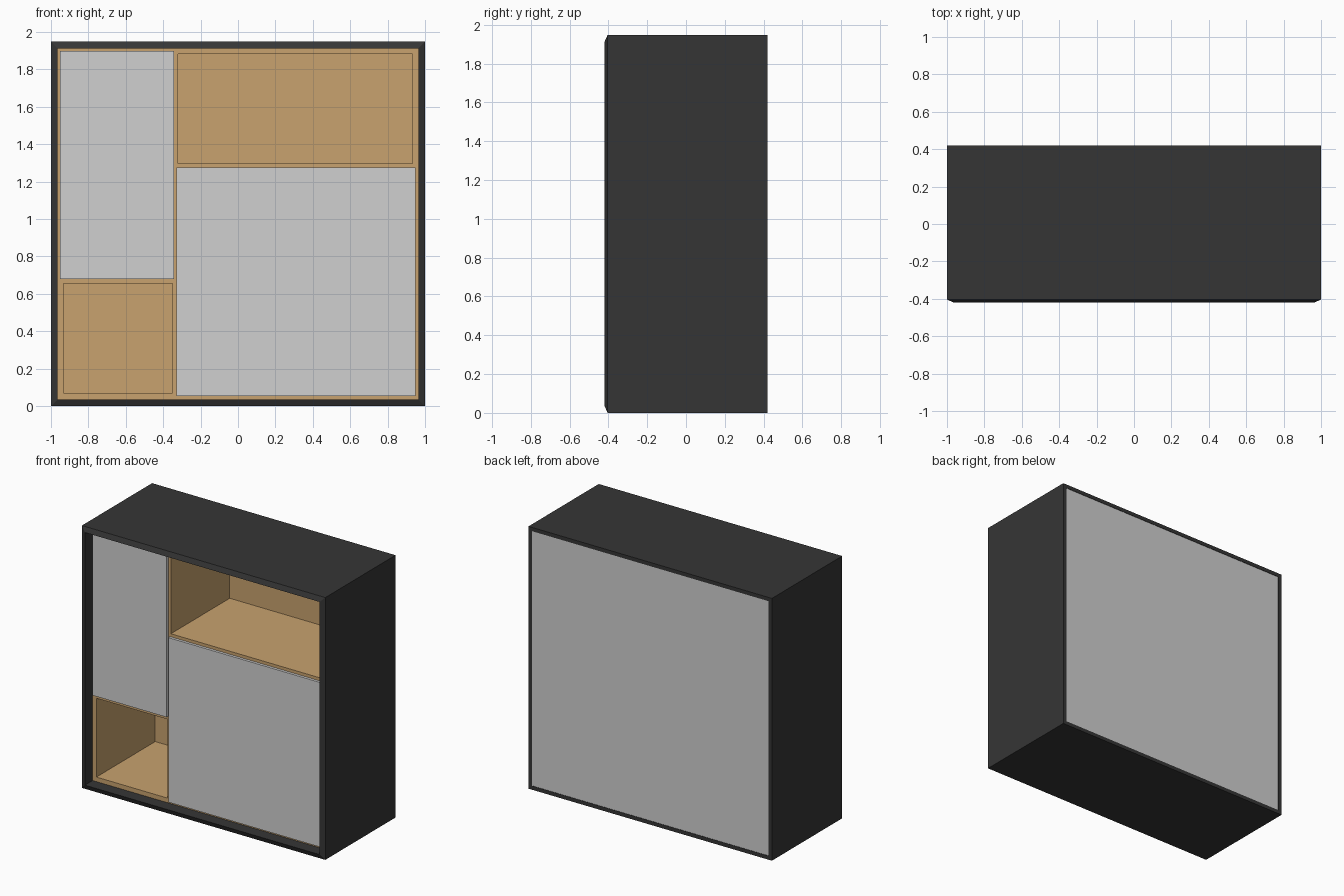
import bpy, bmesh

if "Cube" in bpy.data.objects:
    bpy.data.objects.remove(bpy.data.objects["Cube"])


def material(name, rgb):
    m = bpy.data.materials.new(name)
    m.diffuse_color = (*rgb, 1)
    m.use_nodes = True
    m.node_tree.nodes["Principled BSDF"].inputs["Base Color"].default_value = m.diffuse_color
    return m


DARK = material("dark_grey", (0.036, 0.036, 0.036))
GREY = material("light_grey", (0.63, 0.63, 0.63))
WOOD = material("warm_wood", (0.578, 0.362, 0.156))


def finish(name, bm, mat):
    bmesh.ops.recalc_face_normals(bm, faces=bm.faces)
    me = bpy.data.meshes.new(name)
    bm.to_mesh(me)
    bm.free()
    me.materials.append(mat)
    ob = bpy.data.objects.new(name, me)
    bpy.context.collection.objects.link(ob)
    return ob


def box(name, x0, x1, y0, y1, z0, z1, mat):
    bm = bmesh.new()
    bmesh.ops.create_cube(bm, size=1)
    for v in bm.verts:
        v.co.x = x1 if v.co.x > 0 else x0
        v.co.y = y1 if v.co.y > 0 else y0
        v.co.z = z1 if v.co.z > 0 else z0
    return finish(name, bm, mat)


H = 1.948   # overall height
D = 0.42    # half depth
T = 0.036   # outer shell thickness

# Outer shell: mitred frame swept around the corners, front rim slanted outward
bm = bmesh.new()
profile = [(0, D), (0, -D + 0.016), (T, -D), (T, -0.32), (T, 0.40), (0.028, 0.41), (0.028, D)]
rings = []
for sx, top in ((-1, 0), (1, 0), (1, 1), (-1, 1)):
    rings.append([bm.verts.new((sx * (1 - i), y, H - i if top else i)) for i, y in profile])
n = len(profile)
for c in range(4):
    a, b = rings[c], rings[(c + 1) % 4]
    for k in range(n):
        bm.faces.new((a[k], a[(k + 1) % n], b[(k + 1) % n], b[k]))
finish("outer_shell", bm, DARK)

# Back panel, almost flush with the shell
box("back_panel", -0.972, 0.972, 0.40, D - 0.003, 0.028, H - 0.028, GREY)

# Wooden carcass
F, B = -0.33, 0.36          # front edge and inner back wall
XO, ZB, ZT = 1 - T, T, H - T
box("inner_back", -XO, XO, B, 0.40, ZB, ZT, WOOD)
box("inner_bottom", -XO, XO, F, B, ZB, 0.07, WOOD)
box("inner_top", -XO, XO, F, B, 1.882, ZT, WOOD)
box("inner_left_side", -XO, -0.932, F, B, 0.07, 1.882, WOOD)
box("inner_right_side", 0.932, XO, F, B, 0.07, 1.882, WOOD)
box("divider", -0.35, -0.32, F, B, 0.07, 1.882, WOOD)
box("left_shelf", -0.932, -0.35, F, B, 0.655, 0.69, WOOD)
box("right_shelf", -0.32, 0.932, F, B, 1.265, 1.298, WOOD)

# Overlay doors
box("left_door", -0.952, -0.342, F - 0.02, F, 0.68, 1.898, GREY)
box("right_door", -0.328, 0.948, F - 0.02, F, 0.053, 1.275, GREY)
